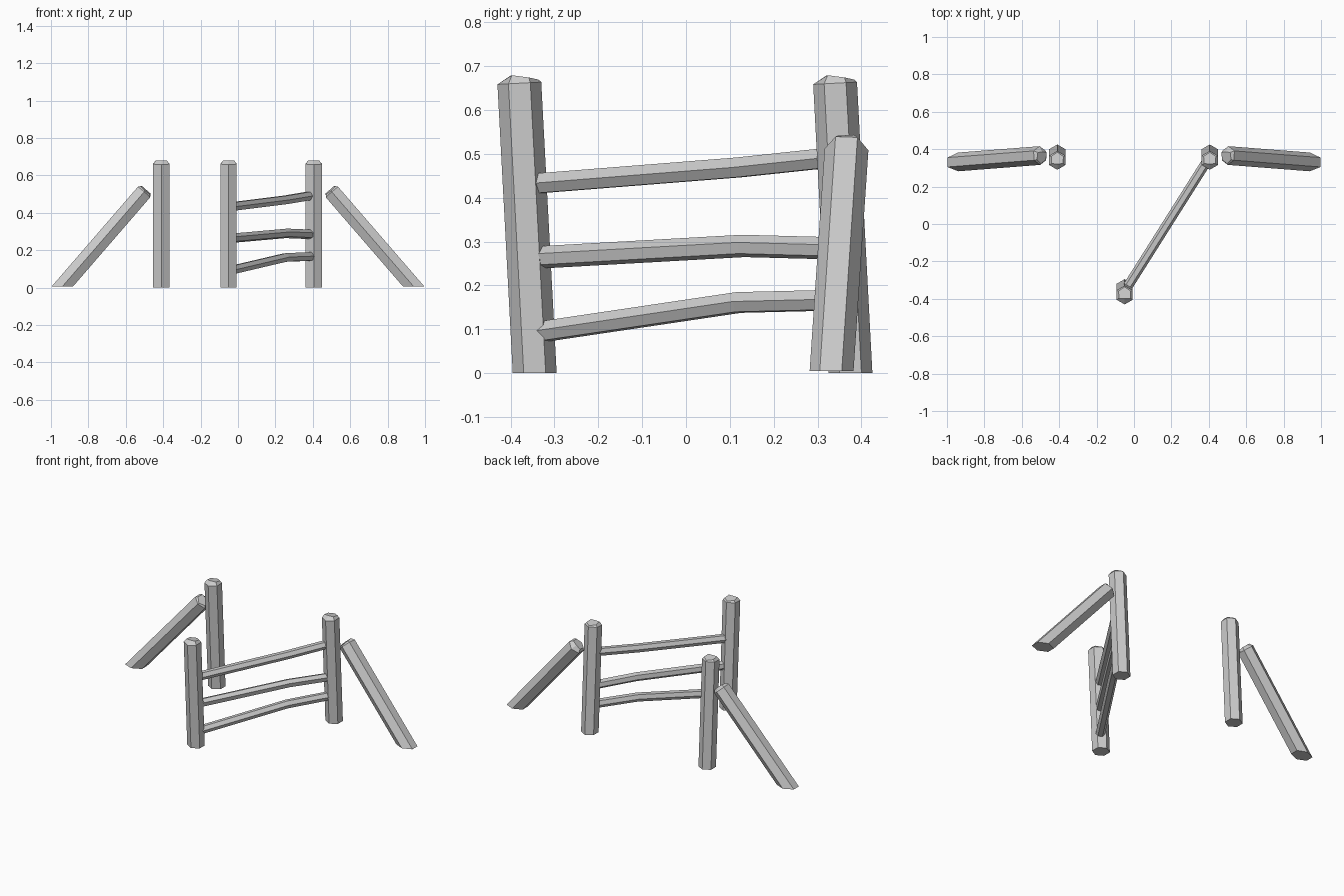
import bpy, math
from mathutils import Vector

if "Cube" in bpy.data.objects:
    bpy.data.objects.remove(bpy.data.objects["Cube"])


def build(name, rings):
    """Join equal-sided rings into a closed flat-faced solid."""
    n = len(rings[0])
    verts = [v for r in rings for v in r]
    faces = [tuple(reversed(range(n))), tuple(range(len(verts) - n, len(verts)))]
    for k in range(len(rings) - 1):
        for i in range(n):
            j = (i + 1) % n
            faces.append((k*n + i, k*n + j, (k+1)*n + j, (k+1)*n + i))
    mesh = bpy.data.meshes.new(name)
    mesh.from_pydata([tuple(v) for v in verts], [], faces)
    obj = bpy.data.objects.new(name, mesh)
    bpy.context.collection.objects.link(obj)
    return obj


def timber(name, base, top, lean, r=0.05):
    """Hexagonal timber cut level at the ground, with a chipped top end."""
    base, top = Vector(base), Vector(top)
    axis = (top - base).normalized()
    ex = Vector((axis.z, 0, -axis.x)).normalized()
    ey = axis.cross(ex)
    hexa = [(r * math.cos(math.radians(30 + 60*i)),
             r * math.sin(math.radians(30 + 60*i))) for i in range(6)]
    upper = [top + ex*x + ey*y for x, y in hexa]
    # ground ring: slide each long edge down to ground level
    lower = [v + axis * ((base.z - v.z) / axis.z) for v in upper]
    # worn cap: one side chamfered, the rest sloping gently away
    cap = []
    for x, y in hexa:
        d = y * lean
        if d > 0:
            px, py, h = x * 0.7, 0.016, 0.019
        elif d > -r * 0.75:
            px, py, h = x * 0.75, -0.022, 0.012
        else:
            px, py, h = 0, -0.044, 0.006
        if abs(x) < 1e-4 and d > 0:
            py = 0.018
        cap.append(top + ex*px + ey*(py * lean) + axis*h)
    return build(name, [lower, upper, cap])


# Upright posts, all leaning slightly forward
for name, x, y in (("gate_post", -0.05, -0.345),
                   ("right_post", 0.405, 0.375),
                   ("left_post", -0.41, 0.375)):
    timber(name, (x, y, 0), (x, y - 0.035, 0.661), -1)

# Diagonal braces on both sides
for name, s in (("right_brace", 1), ("left_brace", -1)):
    timber(name, (0.94 * s, 0.332, 0.005), (0.503 * s, 0.366, 0.51), 1)


def rail(name, pts, twist, r=0.026):
    """Bent hexagonal rail running between the gate post and the right post."""
    side = Vector((0.845, -0.534, 0))
    rings = []
    for y, z in pts:
        c = Vector((-0.05 + (y + 0.36) * 0.632, y, z))
        ring = []
        for i in range(6):
            a = math.radians(60*i + twist)
            ring.append(c + side*(r*math.cos(a)) + Vector((0, 0, r*math.sin(a))))
        rings.append(ring[::-1])
    obj = build(name, rings)
    obj.data.flip_normals() if obj.data.polygons[0].normal.y > 0 else None
    return obj


# Gate rails
rail("top_rail", [(-0.36, 0.431), (0.12, 0.469), (0.355, 0.494)], 0)
rail("middle_rail", [(-0.35, 0.263), (0.13, 0.290), (0.355, 0.284)], 18)
rail("bottom_rail", [(-0.345, 0.092), (0.12, 0.161), (0.365, 0.167)], 5)
